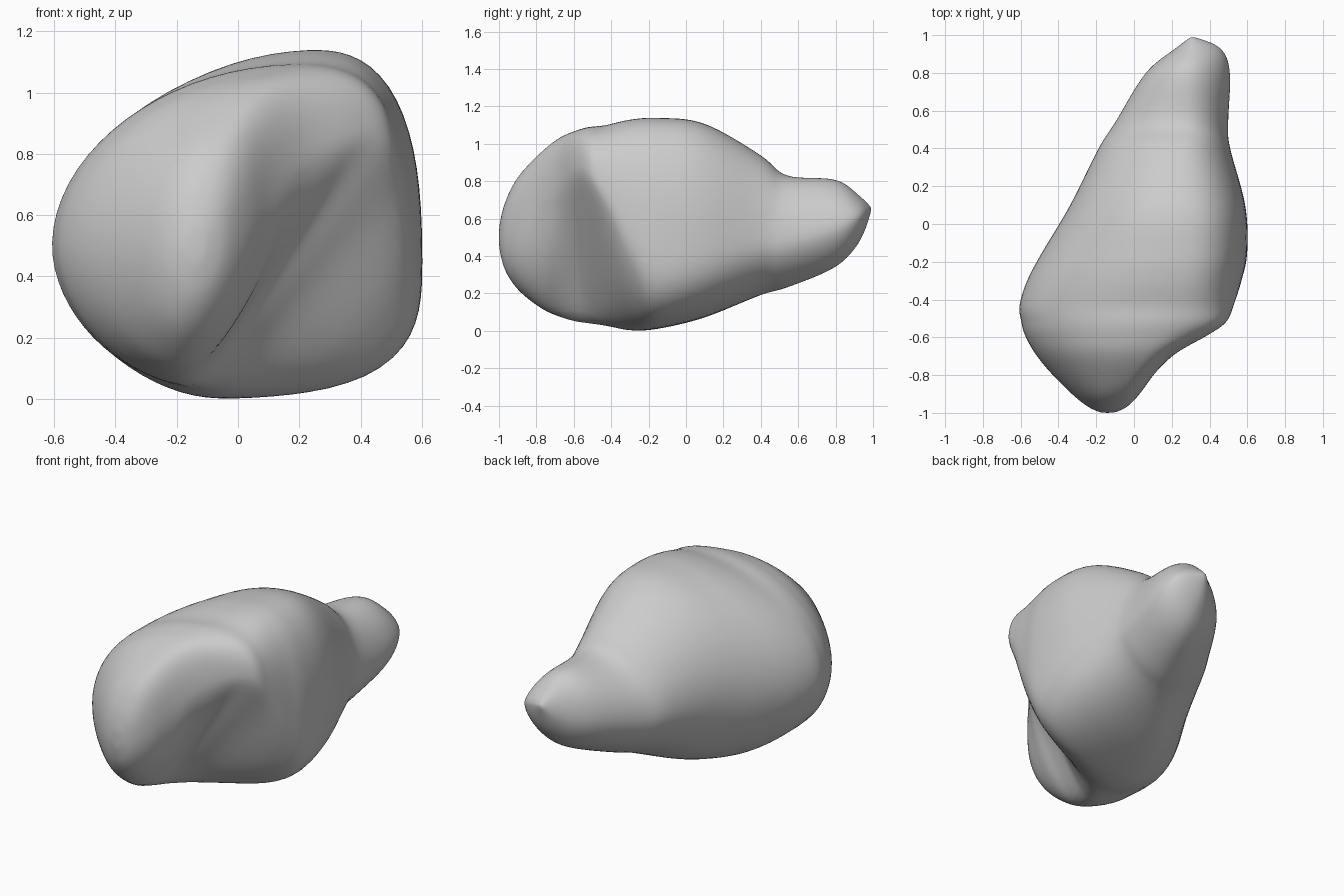
import bpy
import bmesh
import math

SEGMENTS = 72   # points around each section
STEPS = 8       # rings between neighbouring sections

# Sections from front to back, in hundredths of a unit:
# y, left, right, bottom, top, x of crest, x of keel, z of right edge, lower right fullness
SECTIONS = [
    (-100, -17, -11, 45, 55, -14, -14, 50, 200),
    (-97, -24, -4, 33, 68, -13, -15, 52, 200),
    (-90, -33, 3, 22, 82, -8, -17, 56, 190),
    (-78, -45, 12, 12, 95, 0, -17, 66, 160),
    (-68, -53, 23, 7, 103, 6, -15, 76, 120),
    (-59, -58, 39, 4, 107, 12, -12, 83, 98),
    (-52, -60, 49, 3, 109, 16, -9, 80, 100),
    (-43, -61, 53, 2, 110, 20, -6, 68, 120),
    (-30, -57, 57, 0, 113, 23, -6, 50, 190),
    (-15, -49, 60, 1, 114, 24, -6, 44, 310),
    (10, -34, 59, 7, 111, 24, 0, 45, 270),
    (40, -19, 51, 19, 94, 25, 15, 47, 190),
    (54, -10, 50, 23, 83, 27, 22, 48, 175),
    (80, 6, 51, 34, 81, 29, 30, 55, 170),
    (93, 22, 46, 48, 72, 31, 32, 61, 170),
    (99, 30, 32, 64, 66, 31, 31, 65, 200),
]


def make_material(name, rgb):
    mat = bpy.data.materials.new(name)
    mat.use_nodes = True
    mat.diffuse_color = (*rgb, 1)
    mat.node_tree.nodes["Principled BSDF"].inputs["Base Color"].default_value = (*rgb, 1)
    return mat


def spline(a, b, c, d, t):
    """Smooth blend from b to c, with a and d as outer neighbours."""
    return 0.5 * (2 * b + (c - a) * t + (2 * a - 5 * b + 4 * c - d) * t ** 2
                  + (3 * b - a - 3 * c + d) * t ** 3)


def section_at(index, t):
    last = len(SECTIONS) - 1
    picks = [SECTIONS[min(max(index + k, 0), last)] for k in (-1, 0, 1, 2)]
    return [spline(*column, t) / 100 for column in zip(*picks)]


def ring_points(section):
    """Closed outline made of four rounded quadrants with their own fullness."""
    y, left, right, bottom, top, crest, keel, right_z, fullness = section
    left_z = bottom + 0.45 * (top - bottom)
    shoulder = 2.7 - 1.2 * max(0, y)   # squarer over the body, slimmer on the nose
    quadrants = [
        ((right, right_z), (crest, top), shoulder),
        ((left, left_z), (crest, top), 1.9),
        ((left, left_z), (keel, bottom), 1.9),
        ((right, right_z), (keel, bottom), fullness),
    ]
    points = []
    for i in range(SEGMENTS):
        angle = math.tau * i / SEGMENTS
        side, pole, power = quadrants[4 * i // SEGMENTS]
        across, up = abs(math.cos(angle)), abs(math.sin(angle))
        size = (across ** power + up ** power) ** (-1 / power)
        x = pole[0] + (side[0] - pole[0]) * across * size
        z = side[1] + (pole[1] - side[1]) * up * size
        points.append((x, y, z))
    return points


def build_body(name, material):
    bm = bmesh.new()
    count = len(SECTIONS) - 1
    params = [(i, s / STEPS) for i in range(count) for s in range(STEPS)] + [(count - 1, 1)]
    rings = [[bm.verts.new(p) for p in ring_points(section_at(i, t))] for i, t in params]

    # Skin between the rings
    for ring, following in zip(rings, rings[1:]):
        for i in range(SEGMENTS):
            j = (i + 1) % SEGMENTS
            bm.faces.new((ring[i], ring[j], following[j], following[i]))

    # Rounded front end and pointed back end
    for ring, (y, left, right, bottom, top, *_) in ((rings[0], SECTIONS[0]),
                                                    (rings[-1], SECTIONS[-1])):
        tip = bm.verts.new(((left + right) / 200, y / 100, (bottom + top) / 200))
        for i in range(SEGMENTS):
            bm.faces.new((ring[i], ring[(i + 1) % SEGMENTS], tip))

    bmesh.ops.recalc_face_normals(bm, faces=bm.faces)
    mesh = bpy.data.meshes.new(name)
    bm.to_mesh(mesh)
    bm.free()
    mesh.materials.append(material)
    mesh.shade_smooth()
    body = bpy.data.objects.new(name, mesh)
    bpy.context.collection.objects.link(body)

    # Soften the seams between quadrants
    relax = body.modifiers.new("soften", 'SMOOTH')
    relax.factor = 0.5
    relax.iterations = 10
    return body


cube = bpy.data.objects.get("Cube")
if cube:
    bpy.data.objects.remove(cube, do_unlink=True)

build_body("stone_body", make_material("plain grey", (0.6, 0.6, 0.6)))
